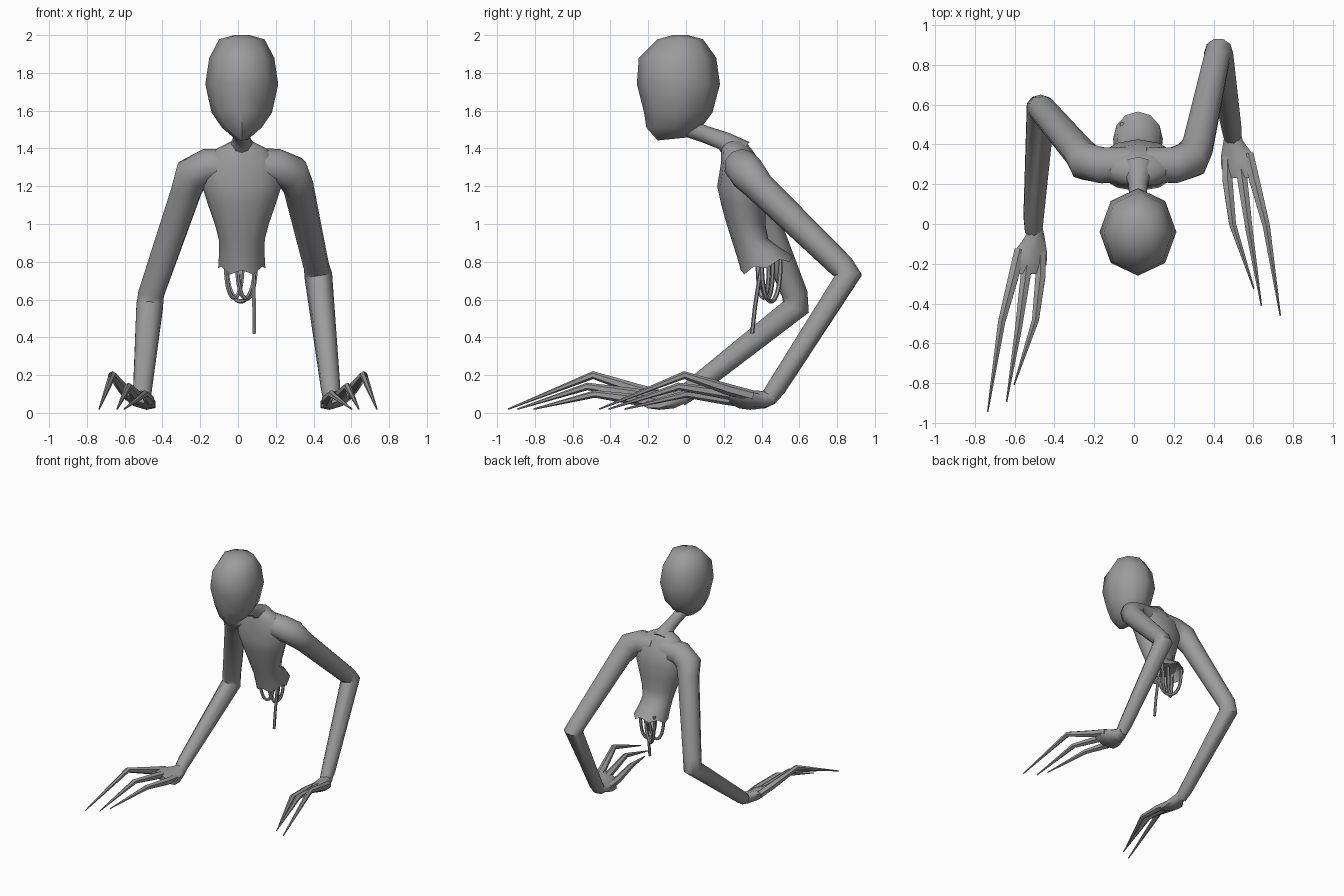
import bpy, bmesh, math
from mathutils import Vector

grey = bpy.data.materials.new("ash grey")
grey.diffuse_color = (0.33, 0.33, 0.33, 1)


def build(name, rings, angle):
    """Skin a list of equal-length point rings, cap both ends."""
    bm = bmesh.new()
    vs = [[bm.verts.new(p) for p in ring] for ring in rings]
    n = len(vs[0])
    for a, b in zip(vs, vs[1:]):
        for i in range(n):
            j = (i + 1) % n
            bm.faces.new((a[i], a[j], b[j], b[i]))
    bm.faces.new(vs[0])
    bm.faces.new(vs[-1])
    bmesh.ops.recalc_face_normals(bm, faces=bm.faces)
    me = bpy.data.meshes.new(name)
    bm.to_mesh(me)
    bm.free()
    me.materials.append(grey)
    ob = bpy.data.objects.new(name, me)
    bpy.context.collection.objects.link(ob)
    bpy.ops.object.select_all(action='DESELECT')
    ob.select_set(True)
    bpy.context.view_layer.objects.active = ob
    bpy.ops.object.shade_smooth_by_angle(angle=math.radians(angle))
    return ob


def stack(name, rows, sides, angle=50):
    """Horizontal rings: z, y front, y back, half width, tilt, jag."""
    rings = []
    for z, y0, y1, w, tilt, jag in rows:
        ring = []
        for i in range(sides):
            a = math.tau * i / sides
            dy = -math.cos(a) * (y1 - y0) / 2
            ring.append((0.02 + w * math.sin(a), (y0 + y1) / 2 + dy,
                         z + tilt * dy + jag * (-1) ** i))
        rings.append(ring)
    return build(name, rings, angle)


def tube(name, pts, sides, angle=50):
    """Round tube through (x, y, z, radius) points with transported frames."""
    ps = [Vector(p[:3]) for p in pts]
    rings, u = [], None
    for i, p in enumerate(ps):
        t = Vector()
        if i:
            t += (p - ps[i - 1]).normalized()
        if i < len(ps) - 1:
            t += (ps[i + 1] - p).normalized()
        t.normalize()
        if u is None:
            u = Vector((0, 0, 1)) if abs(t.z) < 0.8 else Vector((0, 1, 0))
        u = (u - t * u.dot(t)).normalized()
        v = t.cross(u)
        r = pts[i][3]
        rings.append([p + r * (u * math.cos(math.tau * k / sides) +
                               v * math.sin(math.tau * k / sides))
                      for k in range(sides)])
    return build(name, rings, angle)


# Head
stack("head", [(2.0, -0.07, 0.01, 0.04, 0, 0), (1.978, -0.15, 0.09, 0.12, 0, 0),
               (1.88, -0.25, 0.16, 0.172, 0, 0), (1.74, -0.26, 0.18, 0.193, 0, 0),
               (1.59, -0.222, 0.14, 0.16, 0, 0), (1.51, -0.21, 0.08, 0.105, 0, 0),
               (1.45, -0.15, 0.0, 0.035, 0.1, 0)], 8)

# Neck
tube("neck", [(0.02, -0.02, 1.52, 0.05), (0.02, 0.1, 1.475, 0.045),
              (0.02, 0.2, 1.44, 0.05), (0.02, 0.28, 1.37, 0.085)], 10)

# Torso with a flared ragged hem and a hollow underside
stack("torso", [(1.44, 0.2, 0.31, 0.05, 0, 0), (1.40, 0.185, 0.345, 0.13, 0, 0),
                (1.32, 0.185, 0.40, 0.215, 0, 0), (1.2, 0.165, 0.425, 0.21, 0, 0),
                (1.1, 0.187, 0.42, 0.178, 0, 0), (1.0, 0.215, 0.42, 0.143, 0, 0),
                (0.92, 0.24, 0.435, 0.122, 0, 0), (0.85, 0.27, 0.50, 0.12, 0.2, 0),
                (0.78, 0.29, 0.565, 0.125, 0.28, 0.014),
                (0.84, 0.30, 0.50, 0.09, 0.2, 0)], 12)

# Arms, from inside the chest to the wrist
tube("right_arm", [(0.06, 0.30, 1.31, 0.09), (0.2, 0.295, 1.305, 0.095),
                   (0.285, 0.325, 1.27, 0.098), (0.32, 0.39, 1.195, 0.082),
                   (0.415, 0.825, 0.775, 0.068), (0.425, 0.86, 0.728, 0.074),
                   (0.49, 0.48, 0.135, 0.052), (0.495, 0.435, 0.075, 0.045)], 10)
tube("left_arm", [(-0.02, 0.30, 1.31, 0.09), (-0.16, 0.295, 1.305, 0.095),
                  (-0.245, 0.315, 1.26, 0.098), (-0.275, 0.36, 1.17, 0.082),
                  (-0.46, 0.575, 0.63, 0.07), (-0.468, 0.582, 0.56, 0.074),
                  (-0.505, 0.03, 0.125, 0.052), (-0.505, -0.035, 0.075, 0.045)], 10)

# Hands: the left one is mirrored and set further forward
palm = [(0.47, 0.497, 0.085, 0.04, 0.04, 0), (0.42, 0.498, 0.07, 0.052, 0.047, 0.1),
        (0.34, 0.52, 0.068, 0.09, 0.045, 0.3), (0.28, 0.522, 0.075, 0.09, 0.04, 0.4),
        (0.23, 0.53, 0.085, 0.065, 0.025, 0.4)]
fingers = {
    "outer_finger": [(0.575, 0.35, 0.09, 0.03), (0.605, 0.22, 0.125, 0.03),
                     (0.665, -0.01, 0.2, 0.021), (0.735, -0.46, 0.02, 0.004)],
    "middle_finger": [(0.53, 0.34, 0.075, 0.03), (0.545, 0.22, 0.1, 0.029),
                      (0.58, -0.04, 0.14, 0.02), (0.64, -0.41, 0.02, 0.004)],
    "inner_finger": [(0.47, 0.34, 0.055, 0.03), (0.47, 0.22, 0.07, 0.029),
                     (0.495, 0.0, 0.1, 0.02), (0.602, -0.325, 0.02, 0.004)]}
for side, s, dy in (("right", 1, 0), ("left", -1, -0.482)):
    rings = []
    for y, cx, cz, w, h, tilt in palm:
        ring = []
        for i in range(8):
            a = math.tau * (i + 0.5) / 8
            dx = w * math.cos(a)
            ring.append((s * (cx + dx), y + dy, cz + h * math.sin(a) + tilt * dx))
        rings.append(ring)
    build(side + "_palm", rings, 50)
    for name, pts in fingers.items():
        tube(side + "_" + name, [(s * x, y + dy, z, r) for x, y, z, r in pts], 6)

# Entrails: hanging loops and one long strand
for k, (cx, half, y, dy, drop) in enumerate([(-0.02, 0.045, 0.41, 0.03, 0.23),
                                             (0.045, 0.05, 0.43, 0.03, 0.235),
                                             (0.015, 0.075, 0.45, -0.05, 0.25)]):
    pts = []
    for i in range(17):
        a = math.pi * i / 16
        pts.append((cx + half * math.cos(a), y + dy * math.cos(a),
                    0.84 - drop * max(math.sin(a), 0) ** 0.7, 0.012))
    tube("entrail_loop_%d" % (k + 1), pts, 6)
tube("entrail_strand", [(0.08, 0.41, 0.84, 0.011), (0.083, 0.39, 0.72, 0.011),
                        (0.085, 0.365, 0.56, 0.011), (0.085, 0.35, 0.42, 0.011)], 6)
